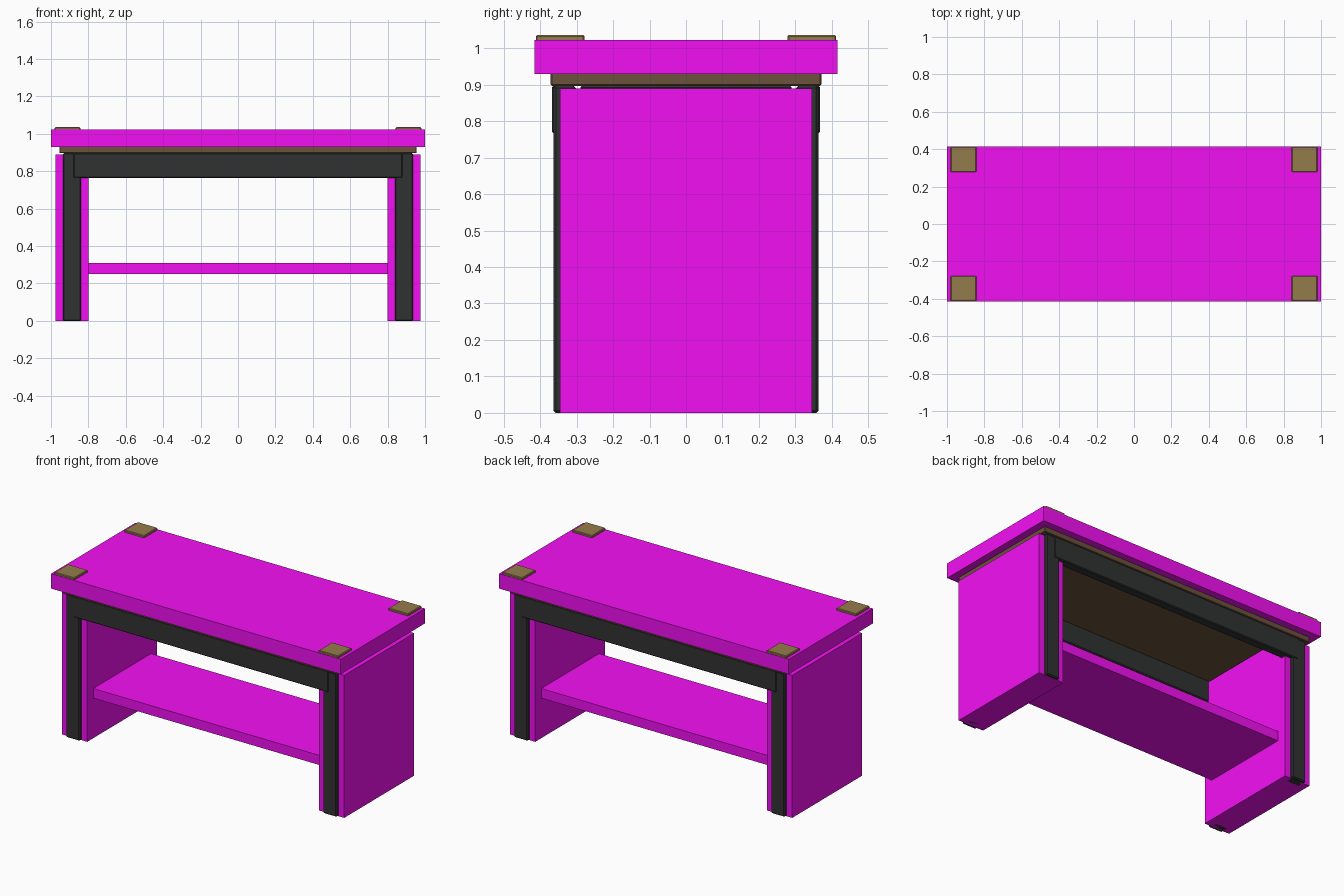
import bpy

if "Cube" in bpy.data.objects:
    bpy.data.objects.remove(bpy.data.objects["Cube"])


def material(name, rgb):
    m = bpy.data.materials.new(name)
    m.diffuse_color = (*rgb, 1)
    m.use_nodes = True
    m.node_tree.nodes["Principled BSDF"].inputs["Base Color"].default_value = m.diffuse_color
    return m


PANEL = material("magenta_panel", (0.9, 0.005, 0.9))
WOOD = material("light_wood", (0.30, 0.20, 0.07))
BROWN = material("brown_wood", (0.15, 0.085, 0.045))
METAL = material("dark_metal", (0.03, 0.032, 0.031))


def box(name, x, y, z, mat, bevel=0.0):
    """Box from (min, max) ranges, optionally with a softened edge."""
    bpy.ops.mesh.primitive_cube_add(size=1)
    o = bpy.context.object
    o.name = name
    o.location = [(r[0] + r[1]) / 2 for r in (x, y, z)]
    o.scale = [r[1] - r[0] for r in (x, y, z)]
    bpy.ops.object.transform_apply(location=True, scale=True)
    o.data.materials.append(mat)
    if bevel:
        b = o.modifiers.new("edge", "BEVEL")
        b.width = bevel
        b.segments = 1
    return o


def mirror(o, axes):
    m = o.modifiers.new("mirror", "MIRROR")
    m.use_axis = ["X" in axes, "Y" in axes, False]
    return o


# Table top: outer panel over a wooden core, with a smaller sub-top below
box("top_panel", (-1, 1), (-0.415, 0.415), (0.93, 1.023), PANEL)
box("top_core", (-0.998, 0.998), (-0.413, 0.413), (0.932, 1.021), WOOD)
box("sub_top", (-0.955, 0.955), (-0.371, 0.371), (0.897, 0.932), BROWN, 0.003)

# Corner pads on the top
mirror(box("corner_pad", (0.843, 0.98), (0.278, 0.412), (1.015, 1.036), WOOD, 0.004), "XY")

# Side panels
mirror(box("side_panel", (0.80, 0.975), (-0.345, 0.345), (0, 0.89), PANEL), "X")

# Dark frame: legs, long aprons and short rails
mirror(box("leg", (0.84, 0.935), (0.302, 0.363), (0, 0.897), METAL, 0.006), "XY")
mirror(box("long_apron", (-0.88, 0.88), (0.312, 0.367), (0.765, 0.898), METAL, 0.005), "Y")
mirror(box("short_rail", (0.85, 0.925), (-0.29, 0.29), (0.765, 0.898), METAL, 0.005), "X")

# Lower shelf with a wooden core
box("shelf_panel", (-0.80, 0.80), (-0.285, 0.285), (0.25, 0.31), PANEL)
box("shelf_core", (-0.86, 0.86), (-0.284, 0.284), (0.252, 0.308), BROWN)
